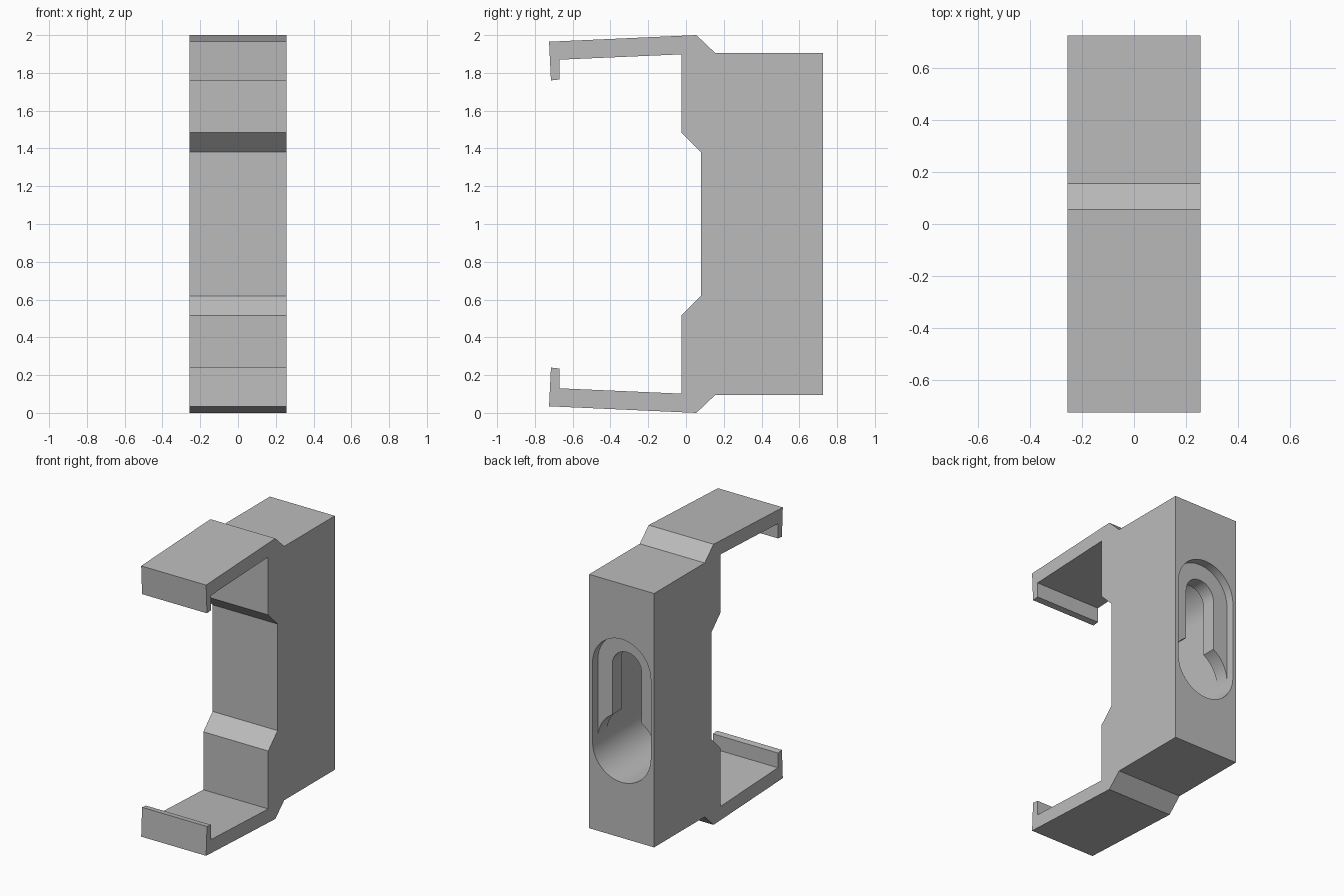
import bpy, bmesh
from math import radians, sin, cos, acos, degrees
from mathutils import Vector

cube = bpy.data.objects.get("Cube")
if cube:
    bpy.data.objects.remove(cube, do_unlink=True)

# Single grey plastic
grey = bpy.data.materials.new("Grey plastic")
grey.use_nodes = True
colour = (0.5, 0.5, 0.5, 1)
grey.diffuse_color = colour
grey.node_tree.nodes["Principled BSDF"].inputs["Base Color"].default_value = colour


def extrude(name, outline, depth):
    """Extrude a closed planar outline along a vector into a solid."""
    bm = bmesh.new()
    face = bm.faces.new([bm.verts.new(p) for p in outline])
    new = bmesh.ops.extrude_face_region(bm, geom=[face])["geom"]
    verts = [g for g in new if isinstance(g, bmesh.types.BMVert)]
    bmesh.ops.translate(bm, verts=verts, vec=Vector(depth))
    bmesh.ops.recalc_face_normals(bm, faces=bm.faces)
    mesh = bpy.data.meshes.new(name)
    bm.to_mesh(mesh)
    bm.free()
    mesh.materials.append(grey)
    obj = bpy.data.objects.new(name, mesh)
    bpy.context.collection.objects.link(obj)
    return obj


def arc(radius, z, start, end, y, steps=32):
    """Points on an arc in the plane of the back face."""
    angles = [radians(start + (end - start) * i / steps) for i in range(steps + 1)]
    return [(radius * cos(a), y, z + radius * sin(a)) for a in angles]


def activate(obj):
    bpy.ops.object.select_all(action="DESELECT")
    obj.select_set(True)
    bpy.context.view_layer.objects.active = obj


HALF_WIDTH = 0.256
BACK = 0.725
LOW, HIGH = 0.72, 1.28      # arc centres of the keyhole
WIDE, NARROW = 0.23, 0.115  # keyhole radii

# Clip body: upper half of the side profile, mirrored about mid height
upper = [(BACK, 1.905), (0.155, 1.905), (0.055, 2.0), (-0.725, 1.965),
         (-0.715, 1.76), (-0.67, 1.765), (-0.67, 1.87), (-0.025, 1.898),
         (-0.025, 1.485), (0.08, 1.38)]
profile = upper + [(y, 2 - z) for y, z in reversed(upper)]
body = extrude("clip_body", [(-HALF_WIDTH, y, z) for y, z in profile],
               (2 * HALF_WIDTH, 0, 0))

# Deep rounded pocket cut into the back
pocket = extrude("pocket_cutter",
                 arc(WIDE, HIGH, 0, 180, 0.135) + arc(WIDE, LOW, 180, 360, 0.135),
                 (0, 0.7, 0))
pocket.hide_render = True
cut = body.modifiers.new("Pocket", "BOOLEAN")
cut.operation = "DIFFERENCE"
cut.solver = "EXACT"
cut.object = pocket
activate(body)
bpy.ops.object.modifier_apply(modifier=cut.name)
bpy.data.objects.remove(pocket, do_unlink=True)

# Keyhole plate: narrow slot above, open to the wide round entry below
corner = degrees(acos(NARROW / WIDE))
front = BACK - 0.16
outline = (arc(WIDE + 0.002, HIGH, 0, 180, front)
           + arc(WIDE, LOW, 180, 180 - corner, front, 12)
           + arc(NARROW, HIGH, 180, 0, front)
           + arc(WIDE, LOW, corner, 0, front, 12))
plate = extrude("keyhole_plate", outline, (0, 0.1, 0))

for part in (body, plate):
    activate(part)
    bpy.ops.object.shade_smooth_by_angle(angle=radians(20))
